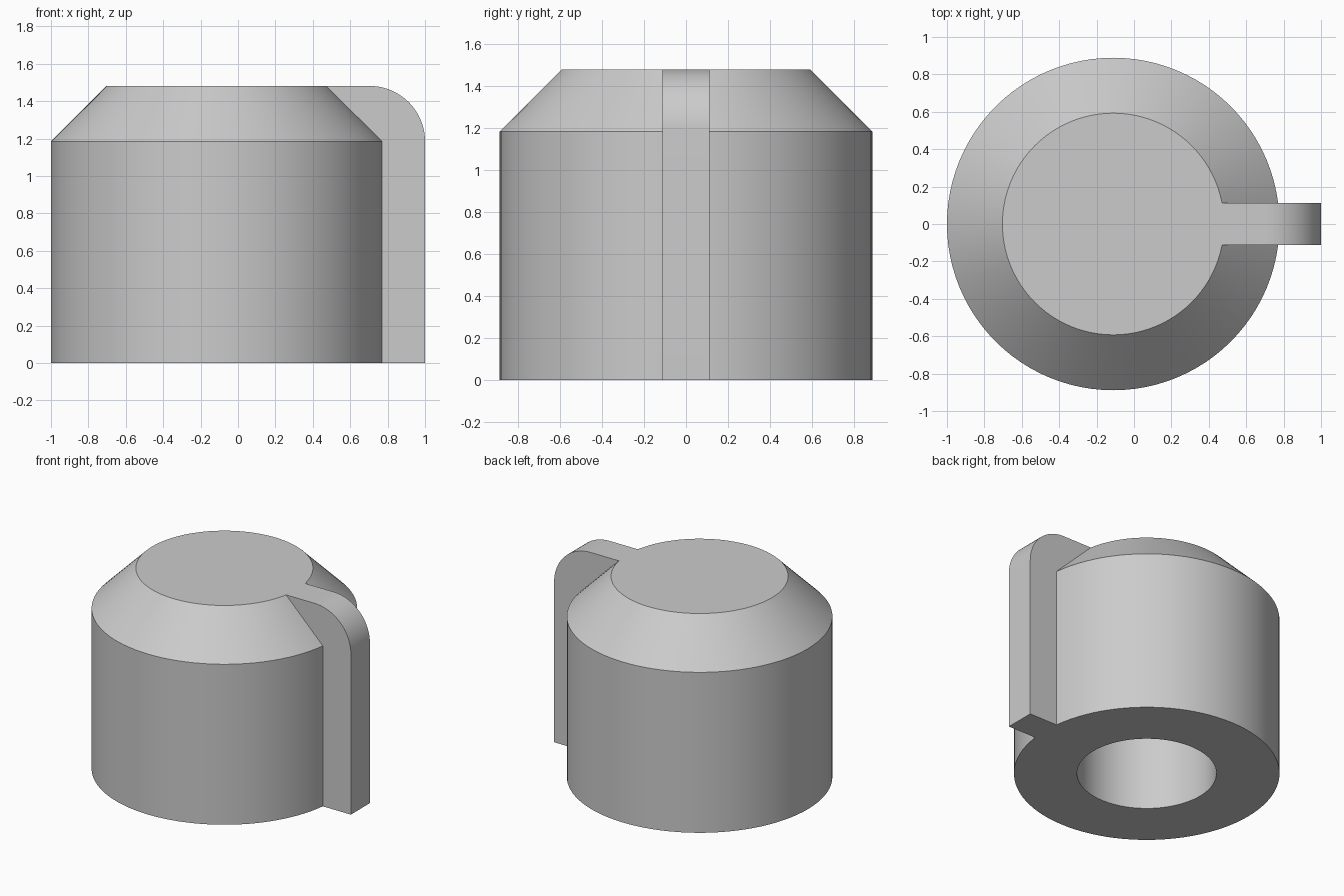
import bpy
import bmesh
from math import cos, sin, pi

cube = bpy.data.objects.get("Cube")
if cube:
    bpy.data.objects.remove(cube, do_unlink=True)

# Main dimensions
UNIT = 4 / 27
CENTRE_X = -0.75 * UNIT
OUTER, TOP_RADIUS, HOLE = 6 * UNIT, 4 * UNIT, 3.15 * UNIT
HEIGHT, SHOULDER, HOLE_DEPTH = 10 * UNIT, 8 * UNIT, 8 * UNIT
RIB_HALF, FILLET = 0.75 * UNIT, 2 * UNIT
SEGMENTS = 96

grey = bpy.data.materials.new("plain grey")
grey.use_nodes = True
colour = (0.6, 0.6, 0.6, 1)
grey.diffuse_color = colour
grey.node_tree.nodes["Principled BSDF"].inputs["Base Color"].default_value = colour


def make_object(name, bm):
    bmesh.ops.recalc_face_normals(bm, faces=bm.faces)
    mesh = bpy.data.meshes.new(name)
    bm.to_mesh(mesh)
    bm.free()
    mesh.materials.append(grey)
    obj = bpy.data.objects.new(name, mesh)
    bpy.context.collection.objects.link(obj)
    return obj


def turned_body(name, profile):
    """Rings joined by quads, with the first and last ring capped."""
    bm = bmesh.new()
    angles = [2 * pi * i / SEGMENTS for i in range(SEGMENTS)]
    rings = [[bm.verts.new((CENTRE_X + r * cos(a), r * sin(a), z)) for a in angles]
             for r, z in profile]
    for low, high in zip(rings, rings[1:]):
        for i in range(SEGMENTS):
            j = (i + 1) % SEGMENTS
            bm.faces.new((low[i], low[j], high[j], high[i]))
    bm.faces.new(rings[0])
    bm.faces.new(rings[-1])
    return make_object(name, bm)


def extruded_plate(name, outline, half_width):
    """Side outline in x and z, given thickness along y."""
    bm = bmesh.new()
    face = bm.faces.new([bm.verts.new((x, -half_width, z)) for x, z in outline])
    result = bmesh.ops.extrude_face_region(bm, geom=[face])
    verts = [v for v in result["geom"] if isinstance(v, bmesh.types.BMVert)]
    bmesh.ops.translate(bm, verts=verts, vec=(0, 2 * half_width, 0))
    return make_object(name, bm)


# Knob body: blind shaft hole, straight wall, chamfered top
body = turned_body("knob_body", [
    (HOLE, HOLE_DEPTH), (HOLE, 0), (OUTER, 0), (OUTER, SHOULDER), (TOP_RADIUS, HEIGHT)])

# Pointer rib with a rounded upper corner
steps = 20
corner = [(1 - FILLET + FILLET * cos(pi / 2 * i / steps),
           HEIGHT - FILLET + FILLET * sin(pi / 2 * i / steps)) for i in range(steps + 1)]
inner_x = CENTRE_X + 0.5 * (HOLE + TOP_RADIUS)
rib = extruded_plate("pointer_rib", [(inner_x, 0), (1, 0)] + corner + [(inner_x, HEIGHT)],
                     RIB_HALF)

# Fuse the rib to the body so the top runs through without a seam
bpy.ops.object.select_all(action="DESELECT")
body.select_set(True)
bpy.context.view_layer.objects.active = body
union = body.modifiers.new("fuse_rib", "BOOLEAN")
union.operation = "UNION"
union.solver = "EXACT"
union.object = rib
bpy.ops.object.modifier_apply(modifier=union.name)
bpy.data.objects.remove(rib, do_unlink=True)
bpy.ops.object.shade_smooth_by_angle(angle=pi / 6)
